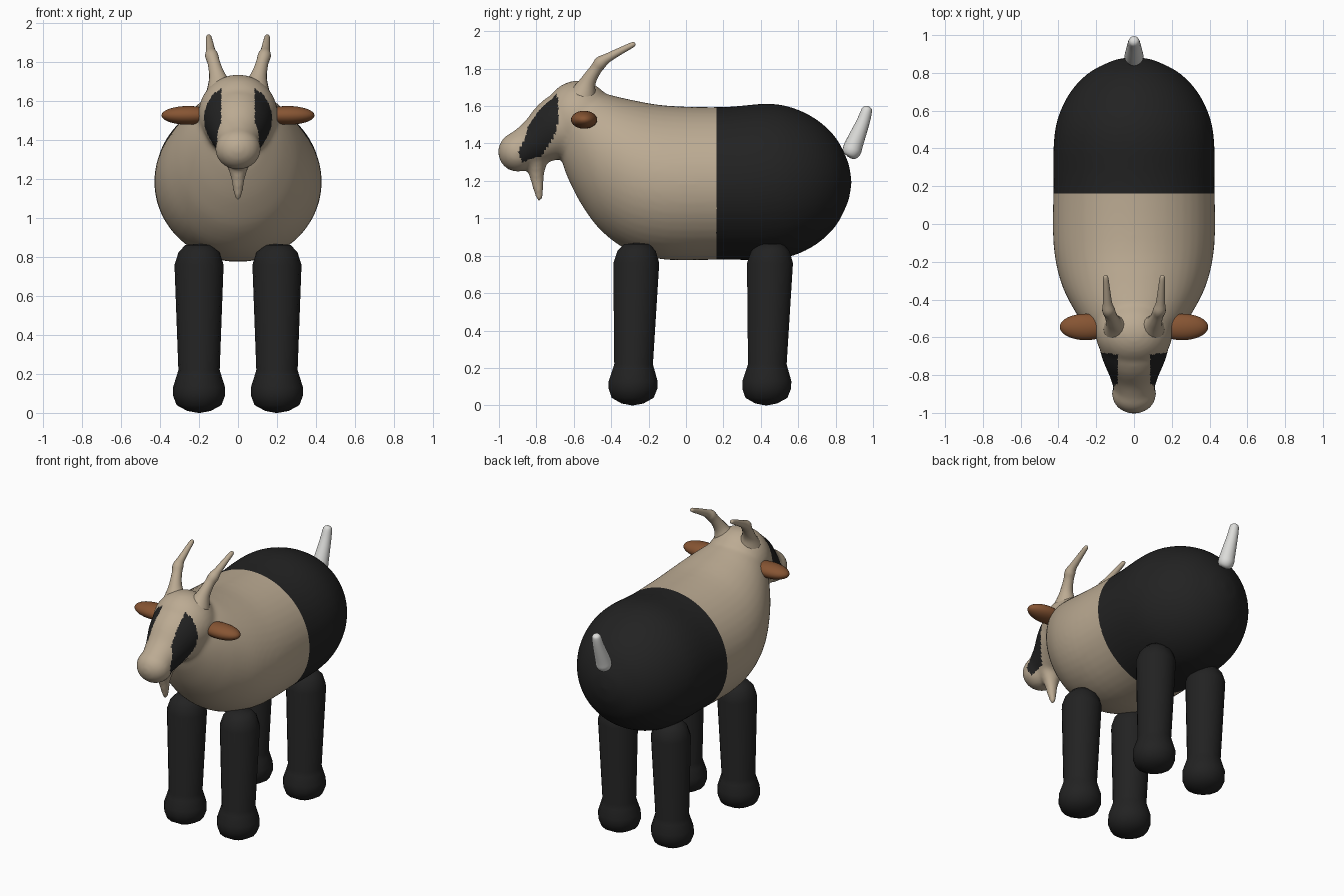
import bpy, bmesh, math
from mathutils import Vector, Matrix

if "Cube" in bpy.data.objects:
    bpy.data.objects.remove(bpy.data.objects["Cube"])


def material(name, rgb):
    m = bpy.data.materials.new(name)
    m.diffuse_color = (*rgb, 1)
    m.use_nodes = True
    m.node_tree.nodes["Principled BSDF"].inputs["Base Color"].default_value = m.diffuse_color
    return m


TAN = material("tan coat", (0.50, 0.405, 0.29))
BLACK = material("black coat", (0.016, 0.016, 0.016))
BROWN = material("brown ear", (0.24, 0.09, 0.033))
WHITE = material("pale tail", (0.72, 0.72, 0.70))


def finish(name, bm, *mats):
    bmesh.ops.recalc_face_normals(bm, faces=bm.faces)
    me = bpy.data.meshes.new(name)
    bm.to_mesh(me)
    bm.free()
    for m in mats:
        me.materials.append(m)
    for p in me.polygons:
        p.use_smooth = True
    ob = bpy.data.objects.new(name, me)
    bpy.context.collection.objects.link(ob)
    return ob


def catmull(rows, n):
    # smooth interpolation of all values in the rows
    out = []
    for i in range(len(rows) - 1):
        a, b = rows[max(i - 1, 0)], rows[i]
        c, d = rows[i + 1], rows[min(i + 2, len(rows) - 1)]
        for k in range(n):
            t = k / n
            out.append([0.5 * (2 * q + (r - p) * t + (2 * p - 5 * q + 4 * r - s) * t * t
                               + (3 * q - p - 3 * r + s) * t ** 3)
                        for p, q, r, s in zip(a, b, c, d)])
    return out + [list(rows[-1])]


def tube(bm, rows, seg=24, sub=4, axis=None):
    # rows of x, y, z, radius across x, radius in the other direction
    if sub > 1:
        rows = catmull(rows, sub)
    pts = [Vector(r[:3]) for r in rows]
    rings = []
    for i, r in enumerate(rows):
        t = axis or (pts[min(i + 1, len(pts) - 1)] - pts[max(i - 1, 0)]).normalized()
        u = Vector((1, 0, 0))
        u = (u - t * u.dot(t)).normalized()
        v = t.cross(u)
        rings.append([bm.verts.new(pts[i] + u * max(r[3], 0.002) * math.cos(a)
                                   + v * max(r[4], 0.002) * math.sin(a))
                      for a in (2 * math.pi * k / seg for k in range(seg))])
    for p, q in zip(rings, rings[1:]):
        for k in range(seg):
            j = (k + 1) % seg
            bm.faces.new((p[k], p[j], q[j], q[k]))
    bm.faces.new(rings[0])
    bm.faces.new(rings[-1])


def ball(bm, centre, radii, seg=32):
    mat = Matrix.Translation(centre) @ Matrix.Diagonal((*radii, 1))
    bmesh.ops.create_uvsphere(bm, u_segments=seg, v_segments=seg // 2, radius=1, matrix=mat)


def inside(y, z, poly):
    hit = False
    for (y1, z1), (y2, z2) in zip(poly, poly[1:] + poly[:1]):
        if (z1 > z) != (z2 > z) and y < (y2 - y1) * (z - z1) / (z2 - z1) + y1:
            hit = not hit
    return hit


# Body and neck: elliptical sections along y (y, centre z, half width, half height)
bm = bmesh.new()
body = [(0.885, 1.195, 0.005, 0.005), (0.877, 1.195, 0.062, 0.062), (0.86, 1.195, 0.125, 0.123),
        (0.80, 1.195, 0.24, 0.237), (0.70, 1.195, 0.336, 0.332), (0.57, 1.195, 0.40, 0.396),
        (0.43, 1.195, 0.425, 0.418), (0.20, 1.187, 0.427, 0.408), (-0.10, 1.19, 0.427, 0.412),
        (-0.30, 1.23, 0.39, 0.405), (-0.45, 1.30, 0.32, 0.37), (-0.55, 1.37, 0.25, 0.31),
        (-0.62, 1.425, 0.18, 0.235), (-0.66, 1.45, 0.12, 0.15), (-0.68, 1.46, 0.01, 0.01)]
tube(bm, [(0, y, z, rx, rz) for y, z, rx, rz in body], 48, 4, Vector((0, -1, 0)))
# Skull, snout, muzzle and beard
ball(bm, (0, -0.575, 1.53), (0.205, 0.19, 0.207))
tube(bm, [(0, -0.55, 1.53, 0.20, 0.19), (0, -0.68, 1.48, 0.178, 0.175),
          (0, -0.80, 1.41, 0.13, 0.125), (0, -0.90, 1.36, 0.10, 0.10)])
ball(bm, (0, -0.90, 1.355), (0.118, 0.105, 0.107))
tube(bm, [(0, -0.80, 1.34, 0.09, 0.08), (0, -0.80, 1.27, 0.06, 0.05),
          (0, -0.795, 1.20, 0.036, 0.036), (0, -0.785, 1.12, 0.024, 0.022),
          (0, -0.783, 1.09, 0.012, 0.012)], 16)
src = finish("body_source", bm)

# Fuse the parts into one smooth skin
rm = src.modifiers.new("fuse", 'REMESH')
rm.mode = 'VOXEL'
rm.voxel_size = 0.013
sm = src.modifiers.new("soften", 'SMOOTH')
sm.factor = 0.5
sm.iterations = 12
dg = bpy.context.evaluated_depsgraph_get()
skin = bpy.data.meshes.new_from_object(src.evaluated_get(dg))
bpy.data.objects.remove(src)
skin.materials.clear()
skin.materials.append(TAN)
skin.materials.append(BLACK)
# Black hindquarters and eye patches
patch = [(-0.72, 1.685), (-0.69, 1.66), (-0.68, 1.58), (-0.69, 1.48), (-0.71, 1.43),
         (-0.78, 1.325), (-0.88, 1.30), (-0.90, 1.36), (-0.86, 1.42), (-0.84, 1.53), (-0.79, 1.64)]
for p in skin.polygons:
    c = p.center
    p.use_smooth = True
    eye = abs(c.x) > 0.088 and inside(c.y, c.z, patch)
    p.material_index = 1 if c.y > 0.165 or eye else 0
skin.name = "body_and_head"
bpy.context.collection.objects.link(bpy.data.objects.new("body_and_head", skin))

# Horns and ears
for side, s in (("left", 1), ("right", -1)):
    bm = bmesh.new()
    horn = [(0.09, -0.55, 1.66, 0.075), (0.103, -0.53, 1.715, 0.048), (0.113, -0.51, 1.755, 0.037),
            (0.125, -0.48, 1.80, 0.032), (0.135, -0.455, 1.833, 0.034), (0.14, -0.42, 1.857, 0.025),
            (0.145, -0.35, 1.895, 0.019), (0.15, -0.285, 1.928, 0.014), (0.15, -0.272, 1.934, 0.006)]
    tube(bm, [(s * x, y, z, r, r) for x, y, z, r in horn], 16)
    finish(side + "_horn", bm, TAN)
    bm = bmesh.new()
    ball(bm, (s * 0.255, -0.545, 1.527), (0.138, 0.07, 0.048))
    finish(side + "_ear", bm, BROWN)

# Legs: revolved profile, drifting forwards towards the hoof
profile = [(0.005, 0.868), (0.07, 0.862), (0.105, 0.825), (0.126, 0.76), (0.106, 0.22),
           (0.115, 0.19), (0.134, 0.13), (0.134, 0.09), (0.115, 0.04), (0.06, 0.01), (0.005, 0.0)]
for end, y0 in (("front", -0.263), ("back", 0.452)):
    for side, s in (("left", 1), ("right", -1)):
        bm = bmesh.new()
        tube(bm, [(s * 0.2, y0 - 0.023 * (0.87 - z) / 0.87, z, r, r) for r, z in profile],
             14, 1, Vector((0, 0, -1)))
        finish(f"{end}_{side}_leg", bm, BLACK)

# Tail
bm = bmesh.new()
tail = [(0.873, 1.325, 0.012), (0.878, 1.335, 0.038), (0.886, 1.36, 0.05), (0.90, 1.40, 0.048),
        (0.945, 1.51, 0.036), (0.966, 1.575, 0.029), (0.971, 1.593, 0.02), (0.973, 1.60, 0.005)]
tube(bm, [(0, y, z, r, r) for y, z, r in tail], 16)
finish("tail", bm, WHITE)
